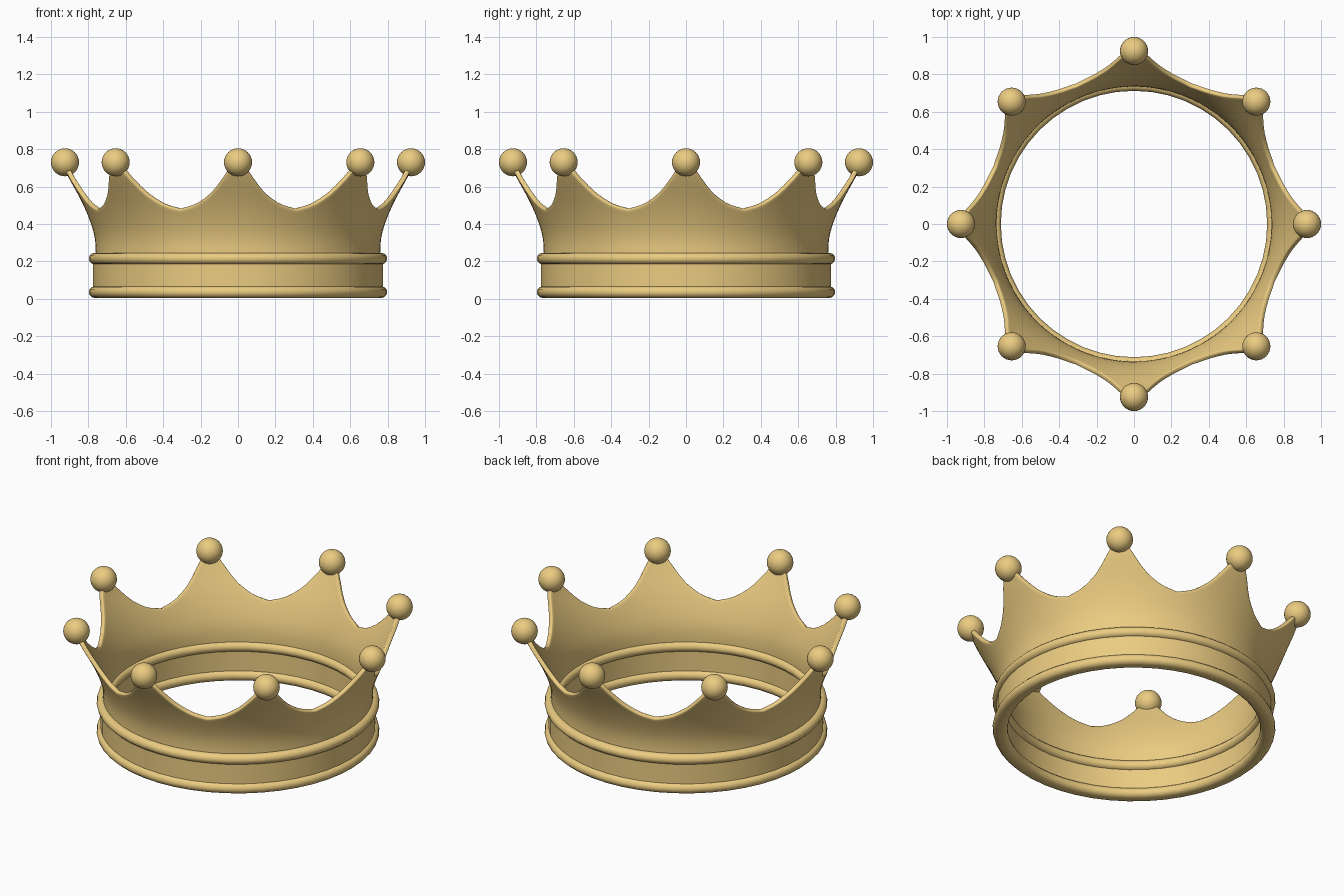
import bpy, bmesh, math

if "Cube" in bpy.data.objects:
    bpy.data.objects.remove(bpy.data.objects["Cube"])

gold = bpy.data.materials.new("gold")
gold.diffuse_color = (0.83, 0.60, 0.22, 1)
gold.use_nodes = True
gold.node_tree.nodes["Principled BSDF"].inputs["Base Color"].default_value = gold.diffuse_color


def finish(name, bm, angle=40):
    bmesh.ops.recalc_face_normals(bm, faces=bm.faces)
    mesh = bpy.data.meshes.new(name)
    bm.to_mesh(mesh)
    bm.free()
    mesh.materials.append(gold)
    ob = bpy.data.objects.new(name, mesh)
    bpy.context.collection.objects.link(ob)
    bpy.ops.object.select_all(action='DESELECT')
    ob.select_set(True)
    bpy.context.view_layer.objects.active = ob
    bpy.ops.object.shade_smooth_by_angle(angle=math.radians(angle))
    return ob


def lathe(name, profile, n=48):
    """Revolve a closed (radius, z) profile about z."""
    bm = bmesh.new()
    rings = [[bm.verts.new((r * math.cos(2 * math.pi * i / n),
                            r * math.sin(2 * math.pi * i / n), z))
              for r, z in profile] for i in range(n)]
    m = len(profile)
    for i in range(n):
        a, b = rings[i], rings[(i + 1) % n]
        for j in range(m):
            k = (j + 1) % m
            bm.faces.new((a[j], b[j], b[k], a[k]))
    return finish(name, bm)


def rounded(r0, r1, z0, z1, steps=6):
    """Capsule section with rounded inner and outer sides."""
    h, zc = (z1 - z0) / 2, (z0 + z1) / 2
    pts = []
    for cx, start in ((r1 - h, -90), (r0 + h, 90)):
        for i in range(steps + 1):
            a = math.radians(start + 180 * i / steps)
            pts.append((cx + h * math.cos(a), zc + h * math.sin(a)))
    return pts


def interp(table, x):
    """Smooth (Catmull-Rom style) lookup in a small table."""
    for i in range(len(table) - 1):
        (x0, y0), (x1, y1) = table[i], table[i + 1]
        if x <= x1 or i == len(table) - 2:
            xa, ya = table[max(i - 1, 0)]
            xb, yb = table[min(i + 2, len(table) - 1)]
            h = x1 - x0
            m0, m1 = (y1 - ya) / (x1 - xa) * h, (yb - y0) / (xb - x0) * h
            t = (x - x0) / h
            return ((2*t**3 - 3*t**2 + 1) * y0 + (t**3 - 2*t**2 + t) * m0
                    + (3*t**2 - 2*t**3) * y1 + (t**3 - t**2) * m1)


# Head band with two rolled rims
lathe("band", [(0.735, 0.03), (0.775, 0.03), (0.775, 0.215), (0.735, 0.215)])
lathe("lower_rim", rounded(0.712, 0.798, 0.005, 0.067))
lathe("upper_rim", rounded(0.712, 0.798, 0.185, 0.246))

# Flared wall with eight scalloped points
flare = [(0.21, 0.748), (0.28, 0.748), (0.34, 0.755), (0.41, 0.775),
         (0.5, 0.812), (0.58, 0.853), (0.65, 0.892), (0.73, 0.93)]
edge = [(0, 0.725), (2.5, 0.705), (4.5, 0.66), (8.7, 0.58),
        (12.5, 0.535), (16.5, 0.503), (22.5, 0.48)]
bm = bmesh.new()
cols, rows = 144, 14
grid = []
for i in range(cols):
    deg = 360 * i / cols
    off = abs((deg + 22.5) % 45 - 22.5)
    top = interp(edge, off)
    c, s = math.cos(math.radians(deg)), math.sin(math.radians(deg))
    col = []
    for j in range(rows + 1):
        z = 0.21 + (top - 0.21) * j / rows
        r = interp(flare, z)
        col.append(bm.verts.new((r * c, r * s, z)))
    grid.append(col)
for i in range(cols):
    a, b = grid[i], grid[(i + 1) % cols]
    for j in range(rows):
        bm.faces.new((a[j], b[j], b[j + 1], a[j + 1]))
wall = finish("scalloped_wall", bm, 50)
sol = wall.modifiers.new("thickness", 'SOLIDIFY')
sol.thickness = 0.026
sol.offset = 0
bev = wall.modifiers.new("soft_edge", 'BEVEL')
bev.width = 0.006
bev.segments = 2
bev.limit_method = 'ANGLE'
bev.angle_limit = math.radians(50)

# Ball on each point
for k in range(8):
    a = math.radians(45 * k)
    bm = bmesh.new()
    bmesh.ops.create_uvsphere(bm, u_segments=32, v_segments=16, radius=0.075)
    ball = finish("ball_%d" % (k + 1), bm)
    ball.location = (0.925 * math.cos(a), 0.925 * math.sin(a), 0.73)
